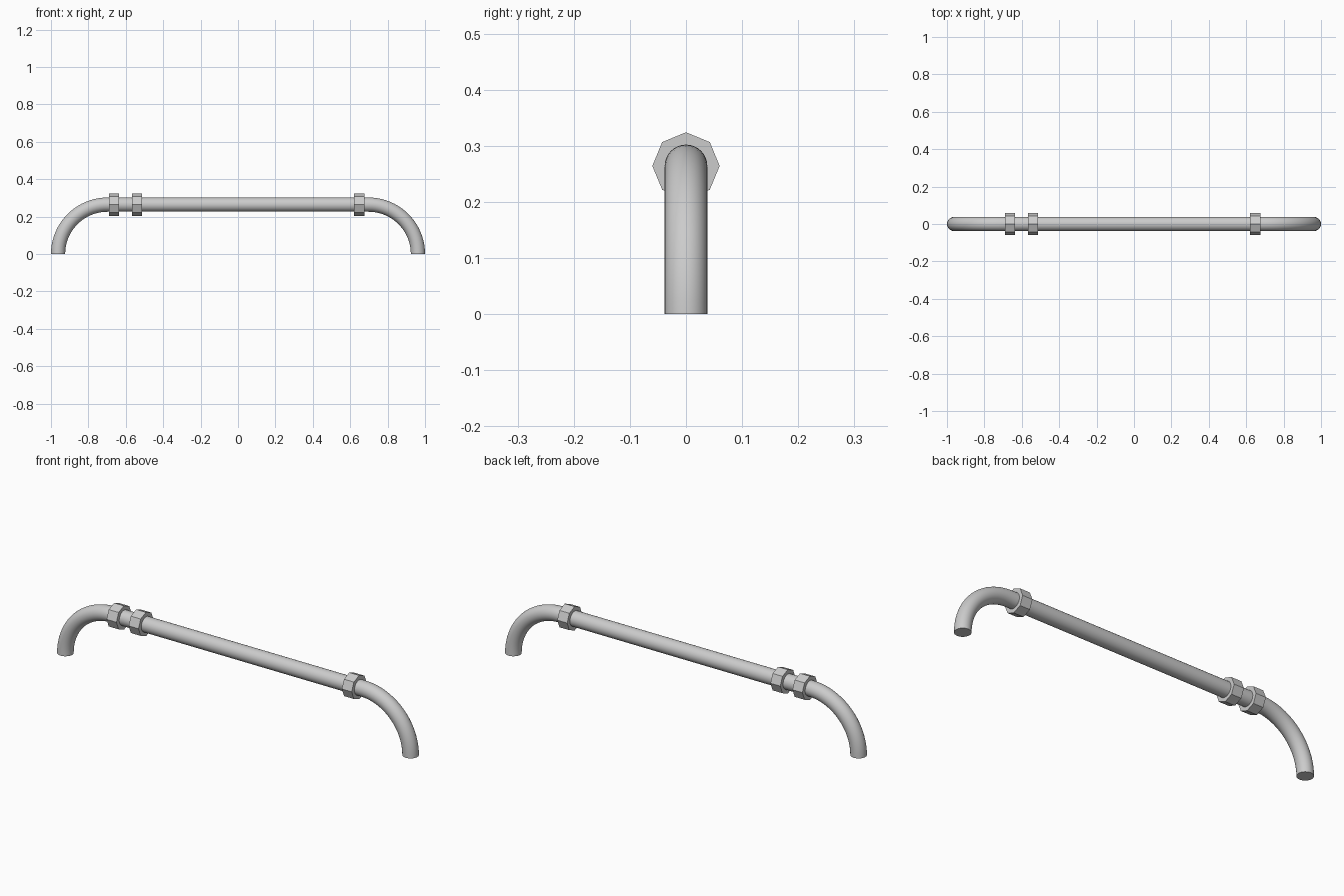
import bpy, bmesh, math

if "Cube" in bpy.data.objects:
    bpy.data.objects.remove(bpy.data.objects["Cube"])

R = 0.038            # pipe radius
BEND = 0.264         # bend centreline radius (also bar height)
CX = 1.0 - R - BEND  # x of bend centres
SIDES, STEPS = 32, 20


def finish(bm, name, angle=None):
    bmesh.ops.recalc_face_normals(bm, faces=bm.faces)
    me = bpy.data.meshes.new(name)
    bm.to_mesh(me)
    bm.free()
    ob = bpy.data.objects.new(name, me)
    bpy.context.collection.objects.link(ob)
    if angle:
        bpy.ops.object.select_all(action='DESELECT')
        ob.select_set(True)
        bpy.context.view_layer.objects.active = ob
        bpy.ops.object.shade_smooth_by_angle(angle=math.radians(angle))
    return ob


def sweep_pipe(name):
    # stations: bend centre x and angle from the +x axis in the xz plane
    quarter = [math.pi / 2 * i / STEPS for i in range(STEPS + 1)]
    stations = [(-CX, math.pi - a) for a in quarter]
    stations += [(CX, math.pi / 2 - a) for a in quarter]
    bm = bmesh.new()
    rings = []
    for cx, a in stations:
        ring = []
        for k in range(SIDES):
            t = 2 * math.pi * k / SIDES
            rad = BEND + R * math.cos(t)
            ring.append(bm.verts.new((cx + rad * math.cos(a), R * math.sin(t),
                                      rad * math.sin(a))))
        rings.append(ring)
    for r0, r1 in zip(rings, rings[1:]):
        for k in range(SIDES):
            j = (k + 1) % SIDES
            bm.faces.new((r0[k], r0[j], r1[j], r1[k]))
    bm.faces.new(rings[0])
    bm.faces.new(rings[-1])
    return finish(bm, name, 35)


def collar(name, x, width=0.055, radius=0.06):
    # flat-sided octagonal collar with a corner pointing up
    bm = bmesh.new()
    ends = [[bm.verts.new((x + s * width / 2,
                           radius * math.sin(math.pi / 4 * k),
                           BEND + radius * math.cos(math.pi / 4 * k)))
             for k in range(8)] for s in (-1, 1)]
    for k in range(8):
        j = (k + 1) % 8
        bm.faces.new((ends[0][k], ends[0][j], ends[1][j], ends[1][k]))
    for e in ends:
        bm.faces.new(e)
    return finish(bm, name)


# bent pipe
sweep_pipe("bent_pipe")

# collars
for name, x in (("outer_left_collar", -0.663), ("inner_left_collar", -0.54),
                ("right_collar", 0.648)):
    collar(name, x)
